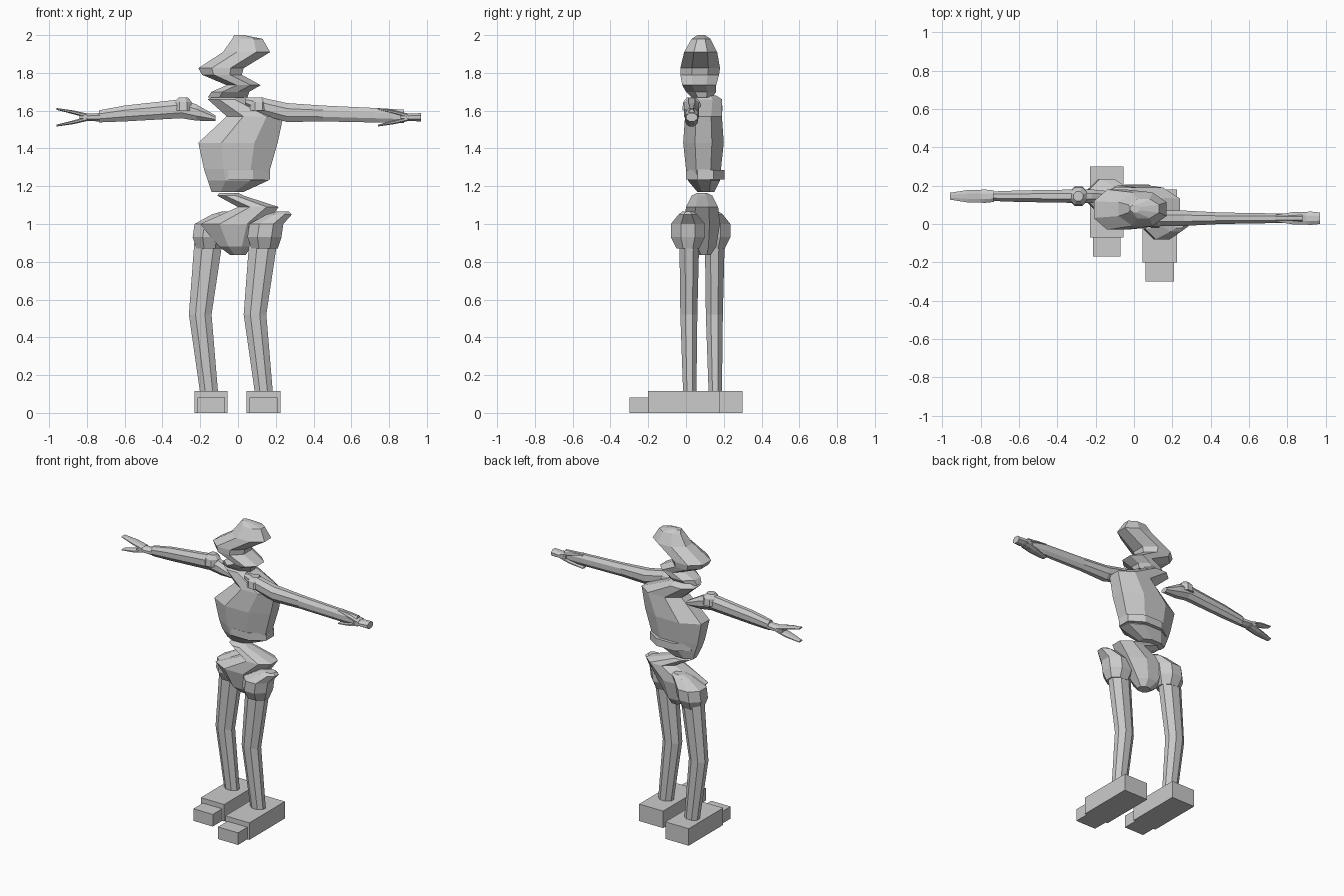
import bpy, bmesh
from math import cos, sin, pi


def loft(name, rings, n=8, axis='z', offset=(0, 0, 0)):
    """Skin rings (along, centre_a, centre_b, radius_a, radius_b); a,b = x,y or y,z."""
    bm = bmesh.new()
    loops = []
    for t, a, b, ra, rb in rings:
        loop = []
        for i in range(n):
            ang = 2 * pi * (i + 0.5) / n
            k = 1 / cos(pi / n)
            p, q = a + k * ra * cos(ang), b + k * rb * sin(ang)
            co = (p, q, t) if axis == 'z' else (t, p, q)
            loop.append(bm.verts.new([c + o for c, o in zip(co, offset)]))
        loops.append(loop)
    for l0, l1 in zip(loops, loops[1:]):
        for i in range(n):
            j = (i + 1) % n
            bm.faces.new((l0[i], l0[j], l1[j], l1[i]))
    bm.faces.new(loops[0])
    bm.faces.new(loops[-1])
    bmesh.ops.recalc_face_normals(bm, faces=bm.faces)
    me = bpy.data.meshes.new(name)
    bm.to_mesh(me)
    bm.free()
    ob = bpy.data.objects.new(name, me)
    bpy.context.collection.objects.link(ob)
    return ob


def span(z, x0, x1, y0, y1):
    """Ring described by its extents."""
    return (z, (x0 + x1) / 2, (y0 + y1) / 2, (x1 - x0) / 2, (y1 - y0) / 2)


def box(name, x0, x1, y0, y1, z0, z1):
    bpy.ops.mesh.primitive_cube_add(size=1, location=((x0 + x1) / 2, (y0 + y1) / 2, (z0 + z1) / 2))
    ob = bpy.context.object
    ob.name = name
    ob.scale = (x1 - x0, y1 - y0, z1 - z0)


# Head with zigzag profile
loft("head", [
    span(1.67, -0.16, 0.05, 0.03, 0.14),
    span(1.70, -0.14, 0.06, 0.00, 0.16),
    span(1.735, -0.06, 0.12, -0.02, 0.16),
    span(1.79, -0.19, 0.02, -0.03, 0.175),
    span(1.825, -0.21, 0.03, -0.03, 0.18),
    span(1.91, -0.08, 0.17, -0.01, 0.165),
    span(1.98, -0.03, 0.13, 0.03, 0.13),
    span(2.00, -0.02, 0.03, 0.06, 0.10)])

# Torso, leaning neck to belly
loft("torso", [
    span(1.17, -0.14, 0.03, 0.06, 0.15),
    span(1.23, -0.16, 0.16, 0.01, 0.18),
    span(1.29, -0.18, 0.17, 0.00, 0.185),
    span(1.43, -0.21, 0.21, -0.015, 0.20),
    span(1.57, -0.06, 0.24, -0.005, 0.19),
    span(1.66, -0.16, 0.04, 0.02, 0.19),
    span(1.68, -0.12, 0.02, 0.05, 0.16)])
loft("belt", [span(z, -0.14, 0.17, 0.00, 0.205) for z in (1.235, 1.285)])

# Waist and pelvis
loft("pelvis", [
    span(0.835, -0.04, 0.04, 0.06, 0.13),
    span(0.88, -0.10, 0.07, 0.02, 0.16),
    span(1.00, -0.20, 0.15, -0.01, 0.18),
    span(1.09, 0.00, 0.215, 0.00, 0.17),
    span(1.15, -0.11, 0.03, 0.03, 0.14),
    span(1.165, -0.10, 0.00, 0.06, 0.11)])

# Hips and legs: the left side is a shifted copy of the right
for side, off in (("right", (0, 0, 0)), ("left", (-0.29, 0.135, 0))):
    loft(side + "_hip", [
        span(0.87, 0.07, 0.21, -0.05, 0.07),
        span(0.93, 0.05, 0.23, -0.08, 0.10),
        span(1.00, 0.06, 0.24, -0.08, 0.10),
        span(1.05, 0.15, 0.285, -0.04, 0.06),
        span(1.065, 0.20, 0.27, -0.02, 0.04)], offset=off)
    loft(side + "_leg", [
        span(0.10, 0.09, 0.185, -0.015, 0.055),
        span(0.52, 0.03, 0.15, -0.03, 0.06),
        span(0.92, 0.06, 0.21, -0.035, 0.07)], offset=off)

# Feet and toes
box("right_foot", 0.045, 0.225, -0.20, 0.18, 0, 0.115)
box("right_toe", 0.06, 0.21, -0.30, -0.20, 0, 0.082)
box("left_foot", -0.23, -0.055, -0.07, 0.30, 0, 0.115)
box("left_toe", -0.215, -0.07, -0.17, -0.07, 0, 0.082)

# Arms
loft("left_arm", [
    (-0.735, 0.145, 1.57, 0.025, 0.032),
    (-0.60, 0.145, 1.585, 0.03, 0.042),
    (-0.30, 0.145, 1.61, 0.035, 0.05),
    (-0.22, 0.145, 1.59, 0.035, 0.043),
    (-0.12, 0.145, 1.56, 0.025, 0.015)], axis='x')
loft("right_arm", [
    (0.04, 0.03, 1.65, 0.02, 0.02),
    (0.12, 0.03, 1.625, 0.04, 0.045),
    (0.26, 0.03, 1.59, 0.04, 0.05),
    (0.45, 0.03, 1.585, 0.03, 0.042),
    (0.75, 0.03, 1.575, 0.025, 0.038),
    (0.88, 0.03, 1.57, 0.02, 0.035)], axis='x')

# Shoulder caps and forked hands
for side, cap, hand in (("left", (-0.29, 0.145, 0), (-0.73, 0.145, 1.565)),
                        ("right", (0.11, 0.03, 0), (0.97, 0.03, 1.565))):
    loft(side + "_shoulder_cap", [
        (1.60, 0, 0, 0.05, 0.05), (1.645, 0, 0, 0.045, 0.045),
        (1.67, 0, 0, 0.025, 0.025)], offset=cap)
    loft(side + "_palm", [
        (0.0, 0, 0, 0.03, 0.022), (-0.05, 0, 0, 0.035, 0.02),
        (-0.11, 0, 0, 0.03, 0.016)], axis='x', offset=hand)
    for k, s in (("upper", 1), ("lower", -1)):
        loft(side + "_" + k + "_finger", [
            (-0.07, 0, 0.008 * s, 0.033, 0.012),
            (-0.14, 0, 0.026 * s, 0.032, 0.01),
            (-0.23, 0, 0.044 * s, 0.018, 0.005)], axis='x', offset=hand)
